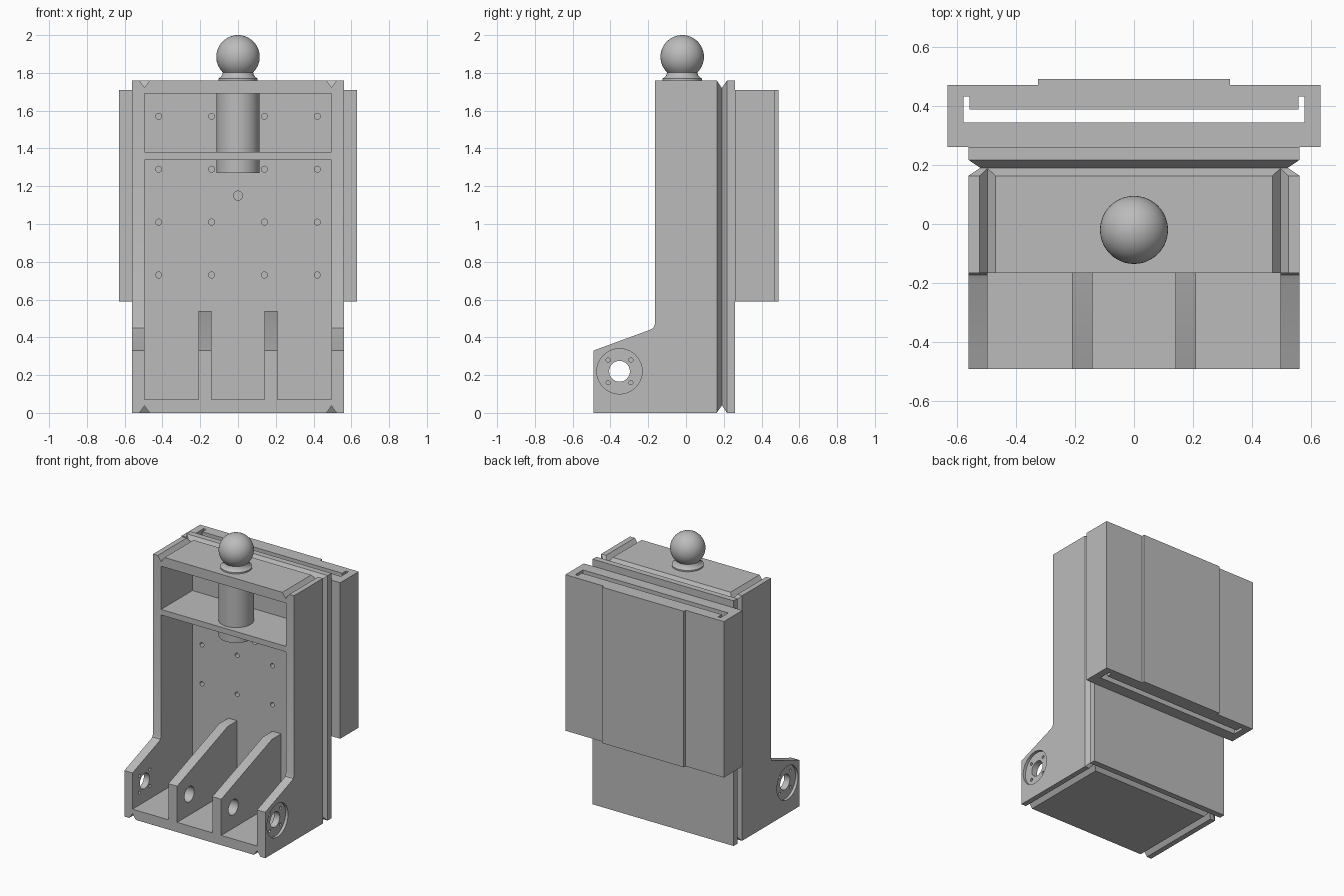
import bpy, bmesh, math
from mathutils import Vector, Matrix

if "Cube" in bpy.data.objects:
    bpy.data.objects.remove(bpy.data.objects["Cube"], do_unlink=True)

steel = bpy.data.materials.new("steel_grey")
steel.use_nodes = True
GREY = (0.5, 0.5, 0.5, 1)
steel.diffuse_color = GREY
steel.node_tree.nodes["Principled BSDF"].inputs["Base Color"].default_value = GREY

W, T, H = 0.56, 0.065, 1.76        # half width, plate thickness, height
IN = W - T                         # inner face of side walls
FRONT, FACE, BACK = -0.49, -0.165, 0.26
SEAM = 0.19                        # joint between housing and back plate
PIVOT = (-0.352, 0.22)             # bearing centre (y, z)


def make(name, bm):
    bmesh.ops.recalc_face_normals(bm, faces=bm.faces)
    me = bpy.data.meshes.new(name)
    bm.to_mesh(me)
    bm.free()
    me.materials.append(steel)
    ob = bpy.data.objects.new(name, me)
    bpy.context.collection.objects.link(ob)
    return ob


def prism(name, profile, axis, a, b):
    """Extrude a 2D profile along an axis: x (y,z), y (x,z) or z (x,y)."""
    place = {"x": lambda p, t: (t, p[0], p[1]),
             "y": lambda p, t: (p[0], t, p[1]),
             "z": lambda p, t: (p[0], p[1], t)}[axis]
    bm = bmesh.new()
    f = bm.faces.new([bm.verts.new(place(p, a)) for p in profile])
    ext = bmesh.ops.extrude_face_region(bm, geom=[f])
    move = Vector(place((0, 0), b - a))
    bmesh.ops.translate(bm, vec=move, verts=[v for v in ext["geom"] if isinstance(v, bmesh.types.BMVert)])
    return make(name, bm)


def box(name, x, y, z):
    return prism(name, [(x[0], y[0]), (x[1], y[0]), (x[1], y[1]), (x[0], y[1])], "z", *z)


def disc(u, v, r, axis, a, b, name="cutter", n=32):
    ring = [(u + r * math.cos(i * math.tau / n), v + r * math.sin(i * math.tau / n)) for i in range(n)]
    return prism(name, ring, axis, a, b)


def groove(u, v, w, d, axis, a, b):
    """Diamond cutter: half width w, depth d."""
    return prism("cutter", [(u - w, v), (u, v - d), (u + w, v), (u, v + d)], axis, a, b)


def cut(ob, cutters):
    for c in cutters:
        m = ob.modifiers.new("cut", "BOOLEAN")
        m.operation, m.solver, m.object = "DIFFERENCE", "EXACT", c
        c.hide_render = True
    dg = bpy.context.evaluated_depsgraph_get()
    me = bpy.data.meshes.new_from_object(ob.evaluated_get(dg))
    ob.modifiers.clear()
    ob.data = me
    for c in cutters:
        bpy.data.objects.remove(c, do_unlink=True)
    return ob


def seam_cutters():
    """Weld grooves around the joint with the back plate."""
    side = [prism("cutter", [(s * W, SEAM - 0.027), (s * (W - 0.04), SEAM), (s * W, SEAM + 0.027),
                             (s * (W + 0.04), SEAM)], "z", -0.1, H + 0.1) for s in (-1, 1)]
    ends = [groove(SEAM, z, 0.027, 0.04, "x", -0.7, 0.7) for z in (0, H)]
    return side + ends


def plate_cutters():
    """Weld grooves between the side walls and the end plates."""
    return [groove(s * IN, z, 0.027, 0.037, "y", -0.6, SEAM) for s in (-1, 1) for z in (0, H)]


parts = []

# Side walls with bearing seats
for s, label in ((1, "left"), (-1, "right")):
    outline = [(FRONT, 0), (FRONT, 0.33), (-0.19, 0.44), (-0.172, 0.45), (FACE, 0.47),
               (FACE, H), (SEAM, H), (SEAM, 0)]
    wall = prism(label + "_side_wall", outline, "x", s * IN, s * W)
    y, z = PIVOT
    holes = [disc(y, z, 0.055, "x", s * 0.4, s * 0.7),
             disc(y, z, 0.12, "x", s * (W - 0.02), s * 0.7)]
    holes += [disc(y + i * 0.06, z + j * 0.06, 0.011, "x", s * 0.4, s * 0.7, n=16)
              for i in (-1, 1) for j in (-1, 1)]
    parts.append(cut(wall, holes + plate_cutters() + seam_cutters()))

# End plates and shelf
for name, y0, z in (("top_plate", FACE, (1.69, H)), ("bottom_plate", FRONT, (0, 0.07))):
    plate = box(name, (-IN, IN), (y0, SEAM), z)
    parts.append(cut(plate, plate_cutters() + seam_cutters()))
parts.append(box("shelf", (-IN, IN), (FACE, SEAM), (1.34, 1.38)))

# Back plate with blind bolt holes
back = box("back_plate", (-W, W), (SEAM, BACK), (0, H))
holes = [disc(x, z, 0.016, "y", 0.15, 0.23, n=16)
         for x in (-0.42, -0.14, 0.14, 0.42) for z in (0.73, 1.01, 1.29, 1.57)]
holes.append(disc(0, 1.15, 0.024, "y", 0.15, 0.23))
parts.append(cut(back, holes + seam_cutters()))

# Inner ribs with pivot holes
for s, label in ((1, "left"), (-1, "right")):
    outline = [(FRONT, 0.07), (FRONT, 0.33), (0.085, 0.54), (SEAM, 0.54), (SEAM, 0.07)]
    rib = prism(label + "_rib", outline, "x", s * 0.14, s * 0.21)
    parts.append(cut(rib, [disc(*PIVOT, 0.055, "x", s * 0.1, s * 0.3)]))

# Rear slide block with a raised pad and a U shaped slot
half = [(0.63, BACK), (0.63, 0.47), (0.325, 0.47), (0.325, 0.49)]
slide = prism("rear_slide", half + [(-x, y) for x, y in reversed(half)], "z", 0.59, 1.71)
half = [(0.577, 0.344), (0.577, 0.432), (0.556, 0.432), (0.556, 0.388)]
slot = prism("cutter", half + [(-x, y) for x, y in reversed(half)], "z", 0.5, 1.8)
parts.append(cut(slide, [slot]))

# Stud through the shelf
parts.append(disc(0, -0.02, 0.115, "z", 1.27, 1.72, "stud", 48))

# Ball with flared collar, turned around the stud axis
R, CZ = 0.115, 1.885
profile = [(0, H - 0.01), (0.104, H - 0.01), (0.104, 1.77), (0.094, 1.776), (0.085, 1.787), (0.08, 1.802)]
start = -math.acos(0.08 / R)
for i in range(1, 21):
    a = start + (math.pi / 2 - start) * i / 20
    profile.append((R * math.cos(a), CZ + R * math.sin(a)))
bm = bmesh.new()
vs = [bm.verts.new((r, -0.02, z)) for r, z in profile]
edges = [bm.edges.new(p) for p in zip(vs, vs[1:])]
bmesh.ops.spin(bm, geom=vs + edges, cent=(0, -0.02, 0), axis=(0, 0, 1), angle=math.tau, steps=48)
bmesh.ops.remove_doubles(bm, verts=bm.verts, dist=0.0005)
parts.append(make("ball_knob", bm))

# Smooth round surfaces, keep edges sharp
bpy.ops.object.select_all(action="DESELECT")
for ob in parts:
    ob.select_set(True)
bpy.context.view_layer.objects.active = parts[0]
bpy.ops.object.shade_smooth_by_angle(angle=math.radians(25))
